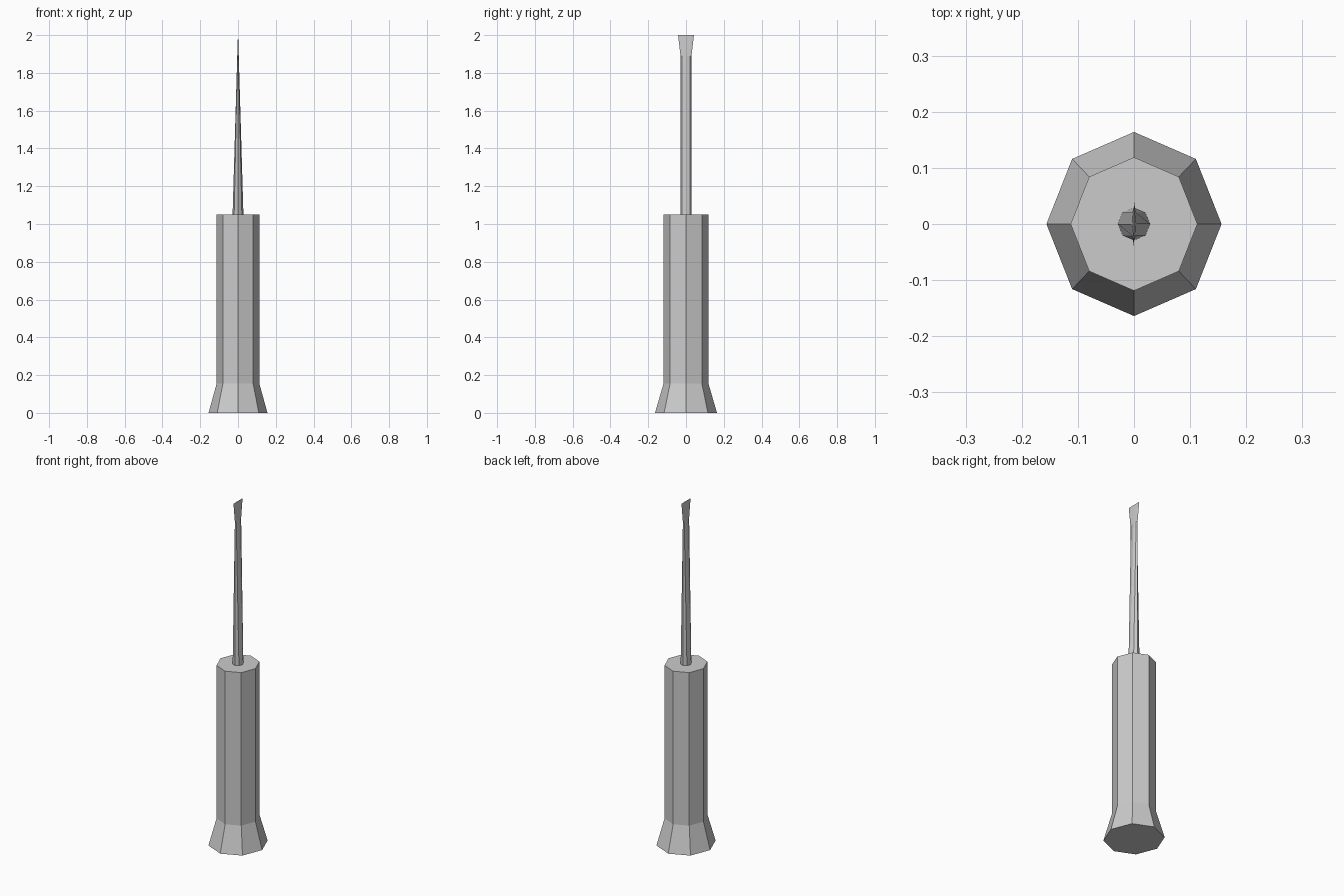
import bpy, bmesh
from math import cos, sin, pi

if "Cube" in bpy.data.objects:
    bpy.data.objects.remove(bpy.data.objects["Cube"])


def loft(name, rings, sides=8):
    """Skin a stack of elliptical rings (z, radius x, radius y) with flat caps."""
    bm = bmesh.new()
    loops = [[bm.verts.new((rx * cos(2 * pi * i / sides), ry * sin(2 * pi * i / sides), z))
              for i in range(sides)] for z, rx, ry in rings]
    for a, b in zip(loops, loops[1:]):
        for i in range(sides):
            j = (i + 1) % sides
            bm.faces.new((a[i], a[j], b[j], b[i]))
    bm.faces.new(loops[0][::-1])
    bm.faces.new(loops[-1])
    mesh = bpy.data.meshes.new(name)
    bm.to_mesh(mesh)
    bm.free()
    obj = bpy.data.objects.new(name, mesh)
    bpy.context.collection.objects.link(obj)
    return obj


# Octagonal grip with a flared butt
loft("handle", [(0, 0.156, 0.164), (0.155, 0.113, 0.119), (1.05, 0.113, 0.119)])

# Shaft flattening to a thin, flared blade tip
loft("shaft_and_blade", [(1.04, 0.029, 0.029), (1.89, 0.004, 0.029), (2.0, 0.0006, 0.042)])
